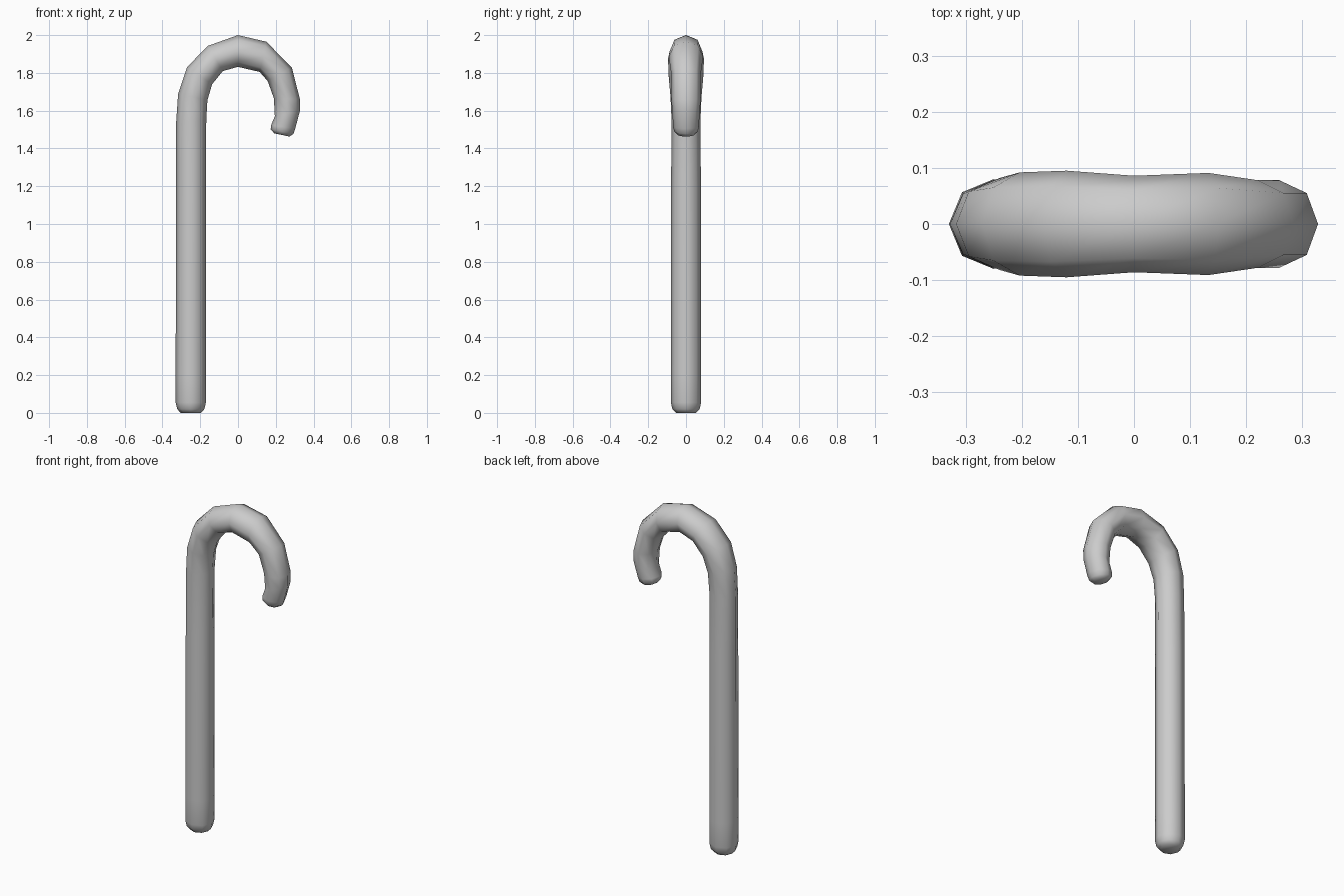
import bpy, bmesh, math
from mathutils import Vector

cube = bpy.data.objects.get("Cube")
if cube:
    bpy.data.objects.remove(cube, do_unlink=True)

SIDES = 8

# Cross-sections from foot to tip: outer (x, z), inner (x, z), half depth
SECTIONS = [
    ((-.303, 0), (-.197, 0), .053),
    ((-.322, .02), (-.178, .02), .072),
    ((-.33, .055), (-.17, .055), .08),
    ((-.33, .2), (-.17, .2), .08),
    ((-.328, 1.2), (-.17, 1.2), .079),
    ((-.328, 1.53), (-.168, 1.55), .076),
    ((-.317, 1.69), (-.162, 1.655), .082),
    ((-.27, 1.83), (-.137, 1.74), .092),
    ((-.16, 1.943), (-.08, 1.81), .095),
    ((0, 2), (0, 1.832), .086),
    ((.15, 1.965), (.115, 1.805), .091),
    ((.285, 1.828), (.157, 1.757), .078),
    ((.328, 1.66), (.19, 1.665), .078),
    ((.328, 1.6), (.195, 1.57), .072),
    ((.303, 1.505), (.175, 1.523), .068),
    ((.293, 1.477), (.173, 1.501), .062),
    ((.272, 1.463), (.192, 1.48), .045),
]

# Cane: octagonal tube lofted through the sections
bm = bmesh.new()
rings = []
for outer, inner, depth in SECTIONS:
    a = Vector((outer[0], 0, outer[1]))
    b = Vector((inner[0], 0, inner[1]))
    center, across = (a + b) / 2, (a - b) / 2
    ring = []
    for i in range(SIDES):
        t = math.tau * i / SIDES
        side = Vector((0, depth * math.sin(t), 0))
        ring.append(bm.verts.new(center + across * math.cos(t) + side))
    rings.append(ring)
for low, high in zip(rings, rings[1:]):
    for i in range(SIDES):
        j = (i + 1) % SIDES
        bm.faces.new((low[i], low[j], high[j], high[i]))
bm.faces.new(rings[0])
bm.faces.new(rings[-1])
bmesh.ops.recalc_face_normals(bm, faces=bm.faces)
mesh = bpy.data.meshes.new("cane")
bm.to_mesh(mesh)
bm.free()

# Plain grey material
grey = bpy.data.materials.new("light_grey")
grey.use_nodes = True
color = (.6, .6, .6, 1)
grey.diffuse_color = color
grey.node_tree.nodes["Principled BSDF"].inputs["Base Color"].default_value = color
mesh.materials.append(grey)

cane = bpy.data.objects.new("cane", mesh)
bpy.context.collection.objects.link(cane)
bpy.context.view_layer.objects.active = cane
cane.select_set(True)
bpy.ops.object.shade_smooth_by_angle(angle=math.radians(60))
